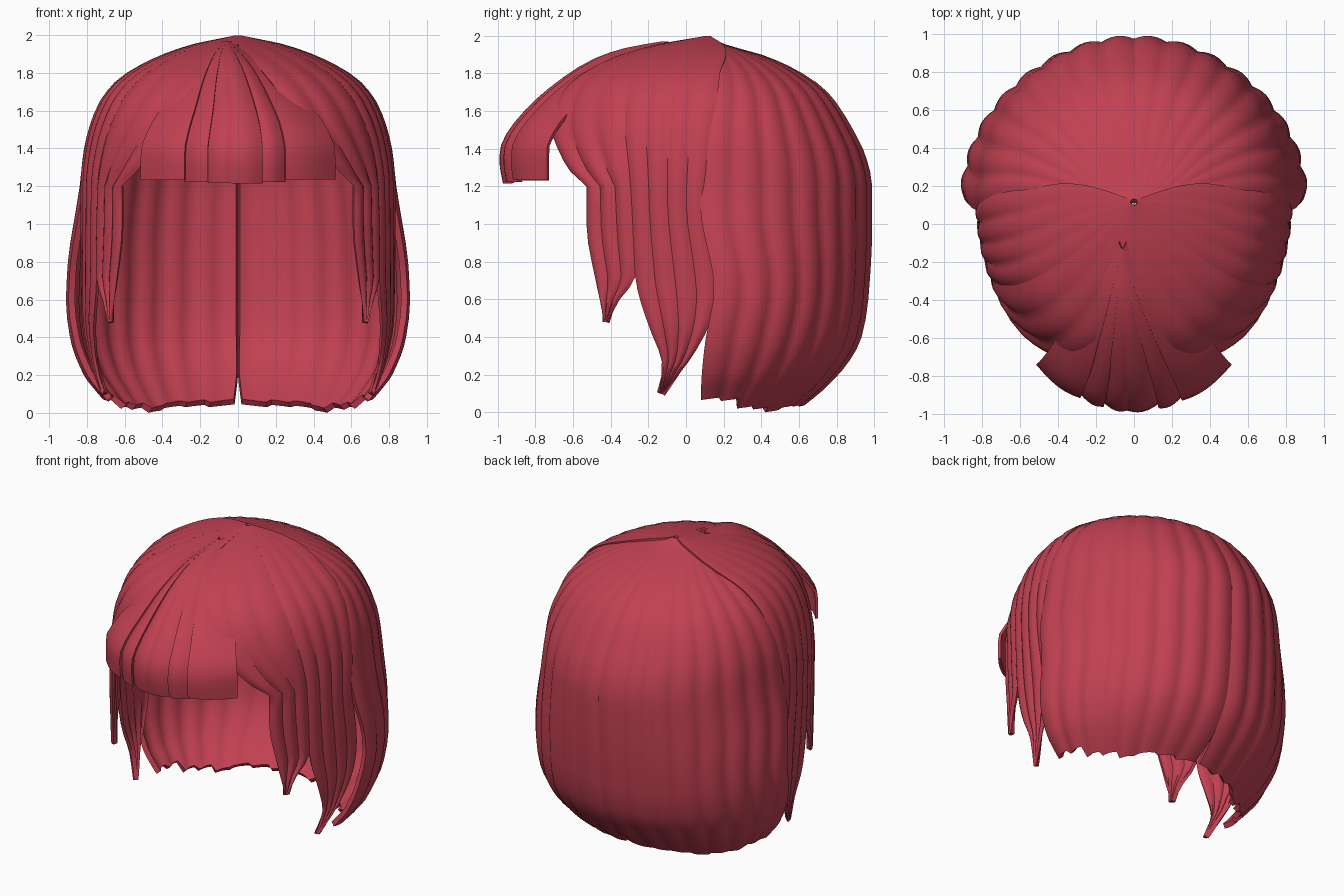
import bpy
import math

if "Cube" in bpy.data.objects:
    bpy.data.objects.remove(bpy.data.objects["Cube"])

CROWN_Y = 0.12

hair_red = bpy.data.materials.new("hair red")
hair_red.diffuse_color = (0.53, 0.052, 0.083, 1)
hair_red.use_nodes = True
hair_red.node_tree.nodes["Principled BSDF"].inputs["Base Color"].default_value = hair_red.diffuse_color


def curve(*pts):
    """Smooth, overshoot-free function through (z, value) points."""
    pts = sorted(pts)
    n = len(pts)
    d = [(b[1] - a[1]) / (b[0] - a[0]) for a, b in zip(pts, pts[1:])]
    m = [d[0]] + [2 * p * q / (p + q) if p * q > 0 else 0
                  for p, q in zip(d, d[1:])] + [d[-1]]

    def f(z):
        z = min(max(z, pts[0][0]), pts[-1][0])
        i = max(k for k in range(n - 1) if pts[k][0] <= z)
        (z0, v0), (z1, v1) = pts[i], pts[i + 1]
        h = z1 - z0
        t = (z - z0) / h
        return (v0 * (1 + 2 * t) * (1 - t) ** 2 + m[i] * h * t * (1 - t) ** 2
                + v1 * t * t * (3 - 2 * t) + m[i + 1] * h * t * t * (t - 1))
    return f


def sheet(name, columns, mirror, thickness):
    """Skin a grid of points (columns run crown to tip) as a thin sheet."""
    n = len(columns[0])
    verts = [p for col in columns for p in col]
    faces = [(i * n + j, i * n + j + 1, (i + 1) * n + j + 1, (i + 1) * n + j)
             for i in range(len(columns) - 1) for j in range(n - 1)]
    mesh = bpy.data.meshes.new(name)
    mesh.from_pydata(verts, [], faces)
    mesh.materials.append(hair_red)
    ob = bpy.data.objects.new(name, mesh)
    bpy.context.collection.objects.link(ob)
    if mirror:
        ob.modifiers.new("mirror", 'MIRROR').use_mirror_merge = False
    solid = ob.modifiers.new("thickness", 'SOLIDIFY')
    solid.thickness = thickness
    solid.offset = -1
    bpy.ops.object.select_all(action='DESELECT')
    bpy.context.view_layer.objects.active = ob
    ob.select_set(True)
    bpy.ops.object.convert(target='MESH')
    bpy.ops.object.shade_smooth_by_angle(angle=math.radians(40))
    return ob


def dome_point(a, b, deg, z, k=1.0):
    t = math.radians(deg)
    return (a * k * math.cos(t), CROWN_Y + b * k * math.sin(t), z)


UPPER = [1.998, 1.99, 1.975, 1.955, 1.93, 1.9, 1.87, 1.84, 1.8, 1.75,
         1.7, 1.65, 1.58, 1.52, 1.46, 1.4, 1.34, 1.28, 1.2, 1.1, 1.0, .9, .8, .72]

# Back hair: half an oval shell of scalloped strands, tips curling inward
back_a = curve((0, .64), (.05, .69), (.12, .75), (.2, .81), (.4, .885), (.6, .91),
               (.8, .898), (1, .865), (1.2, .832), (1.4, .81), (1.6, .745), (1.75, .63),
               (1.87, .44), (1.95, .22), (1.975, .08), (2, .01))
back_b = curve((0, .46), (.03, .5), (.14, .63), (.28, .75), (.4, .81), (.6, .845),
               (1, .866), (1.2, .866), (1.35, .835), (1.5, .765), (1.7, .63),
               (1.81, .48), (1.9, .28), (1.95, .1), (1.975, .04), (2, .01))
back_front_edge = curve((0, -5), (.4, -1), (.65, 2), (1.1, -3), (1.4, -2), (2, 8))
back_slit = curve((0, 88), (.22, 90), (2, 90))
back_tips = [.065, .06, .02, .015, .0, .025, .03, .03]
back_rows = UPPER + [.6, .5, .4, .33, .27, .21, .16, .12, .08, .04, 0]
STEPS = 6
back_cols = []
for s, tip in enumerate(back_tips):
    for q in range(STEPS + (s == len(back_tips) - 1)):
        f = q / STEPS
        u = (s + f) / len(back_tips)
        k = 1 + 0.022 * (math.sin(math.pi * f) - 0.6)
        end = tip + 0.015 * f
        col = []
        for z in back_rows:
            z2 = z if z > .4 else .4 - (.4 - z) * (.4 - end) / .4
            lo, hi = back_front_edge(z2), back_slit(z2)
            col.append(dome_point(back_a(z2), back_b(z2), lo + (hi - lo) * u, z2, k))
        back_cols.append(col)
sheet("back_hair", back_cols, True, 0.035)

# Side locks: two tapering panels per side that end in points
side_s = curve((.1, .91), (.3, .965), (.5, 1), (1.2, 1.01), (1.4, .985), (1.6, .915),
               (1.75, .79), (1.87, .56), (1.95, .3), (1.985, .1), (2, .01))


def side_lock(name, front, rear, rows, strands, amp):
    cols = []
    total = strands * STEPS
    for i in range(total + 1):
        u = i / total
        k = 1 + amp * (abs(math.sin(math.pi * u * strands)) - 0.5)
        cols.append([dome_point(.82 * side_s(z), .98 * side_s(z),
                                front(z) + (rear(z) - front(z)) * u, z, k)
                     for z in rows])
    sheet(name, cols, True, 0.02)


split = ((.72, -23.5), (1.2, -25), (1.6, -30), (2, -38))
side_lock("front_side_lock",
          curve((.48, -34.5), (.7, -38), (1, -41.5), (1.2, -41.5), (1.28, -49),
                (1.4, -57), (1.52, -65), (1.6, -68), (1.75, -74), (1.88, -82),
                (1.93, -89.5), (2, -90)),
          curve((.48, -33.5), (.6, -29), *split),
          UPPER + [.66, .6, .54, .48], 3, 0.02)
side_lock("rear_side_lock",
          curve((.1, -17), (.27, -15.5), (.4, -18), *split),
          curve((.1, -16), (.2, -10), (.33, -4), (.5, 1), (.65, 2.5), (1.1, -1),
                (1.4, .5), (1.8, 5), (1.95, 16), (2, 20)),
          UPPER + [.65, .58, .5, .42, .33, .27, .2, .15, .1], 4, 0.018)

# Fringe: overlapping locks fanning from the parting to a blunt edge
mid_y = curve((1.2, -.95), (1.3, -.97), (1.38, -.972), (1.47, -.94), (1.6, -.84),
              (1.74, -.69), (1.87, -.5), (1.93, -.34), (1.96, -.19), (1.975, -.1))
edge_y = curve((1.2, -.75), (1.4, -.75), (1.52, -.695), (1.63, -.6), (1.78, -.445),
               (1.9, -.26), (1.96, -.12), (1.975, -.08))
half_w = curve((1.2, .515), (1.38, .515), (1.5, .475), (1.63, .39), (1.78, .275),
               (1.9, .14), (1.96, .03), (1.975, .015))
mid_x = curve((1.2, 0), (1.5, 0), (1.8, -.03), (1.96, -.06))
fringe_rows = [1.97, 1.955, 1.935, 1.91, 1.88, 1.83, 1.78, 1.72, 1.66, 1.6, 1.54,
               1.48, 1.42, 1.36, 1.3, 1.22]
bounds = [-1, -.55, -.31, -.07, .25, .49, 1]
tips = [1.232, 1.222, 1.218, 1.215, 1.222, 1.235]
for n, (v0, v1, tip) in enumerate(zip(bounds, bounds[1:], tips)):
    side = 1 if n < 3 else -1
    cols = []
    for i in range(7):
        f = i / 6
        v = v0 + (v1 - v0) * f
        lap = f if side > 0 else 1 - f
        col = []
        for z in fringe_rows:
            z = tip if z < 1.25 else z
            fade = min(1, (1.97 - z) / .3)
            out = fade * (0.018 * math.sin(math.pi * f) + 0.022 * (lap - .5))
            y = mid_y(z) + (edge_y(z) - mid_y(z)) * v * v - out
            col.append((mid_x(z) + half_w(z) * v, y, z))
        cols.append(col)
    sheet("fringe_lock_%d" % (n + 1), cols, False, 0.018)
